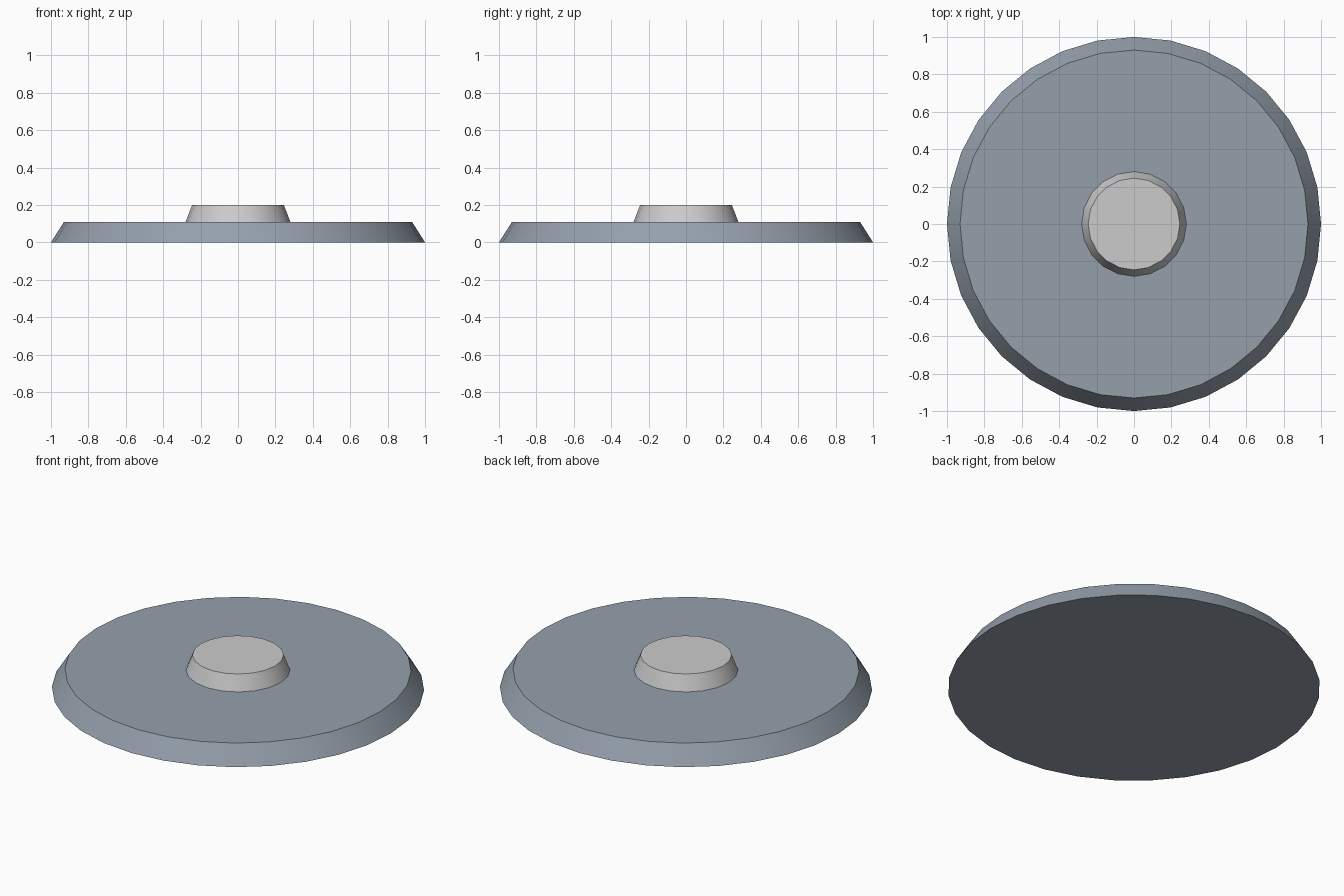
import bpy
import math

if "Cube" in bpy.data.objects:
    bpy.data.objects.remove(bpy.data.objects["Cube"])


def tapered_disc(name, sides, r_bottom, r_top, z0, z1, color):
    bpy.ops.mesh.primitive_cone_add(vertices=sides, radius1=r_bottom, radius2=r_top,
                                    depth=z1 - z0, location=(0, 0, (z0 + z1) / 2))
    ob = bpy.context.object
    ob.name = name
    bpy.ops.object.shade_smooth_by_angle(angle=math.radians(30))
    mat = bpy.data.materials.new(name + "_paint")
    mat.diffuse_color = (*color, 1)
    mat.use_nodes = True
    mat.node_tree.nodes["Principled BSDF"].inputs["Base Color"].default_value = mat.diffuse_color
    ob.data.materials.append(mat)
    return ob


# Wide bevelled base plate
tapered_disc("base_plate", 32, 1.0, 0.93, 0.0, 0.11, (0.30, 0.35, 0.41))

# Raised central button
tapered_disc("center_button", 20, 0.28, 0.245, 0.11, 0.20, (0.80, 0.80, 0.80))
